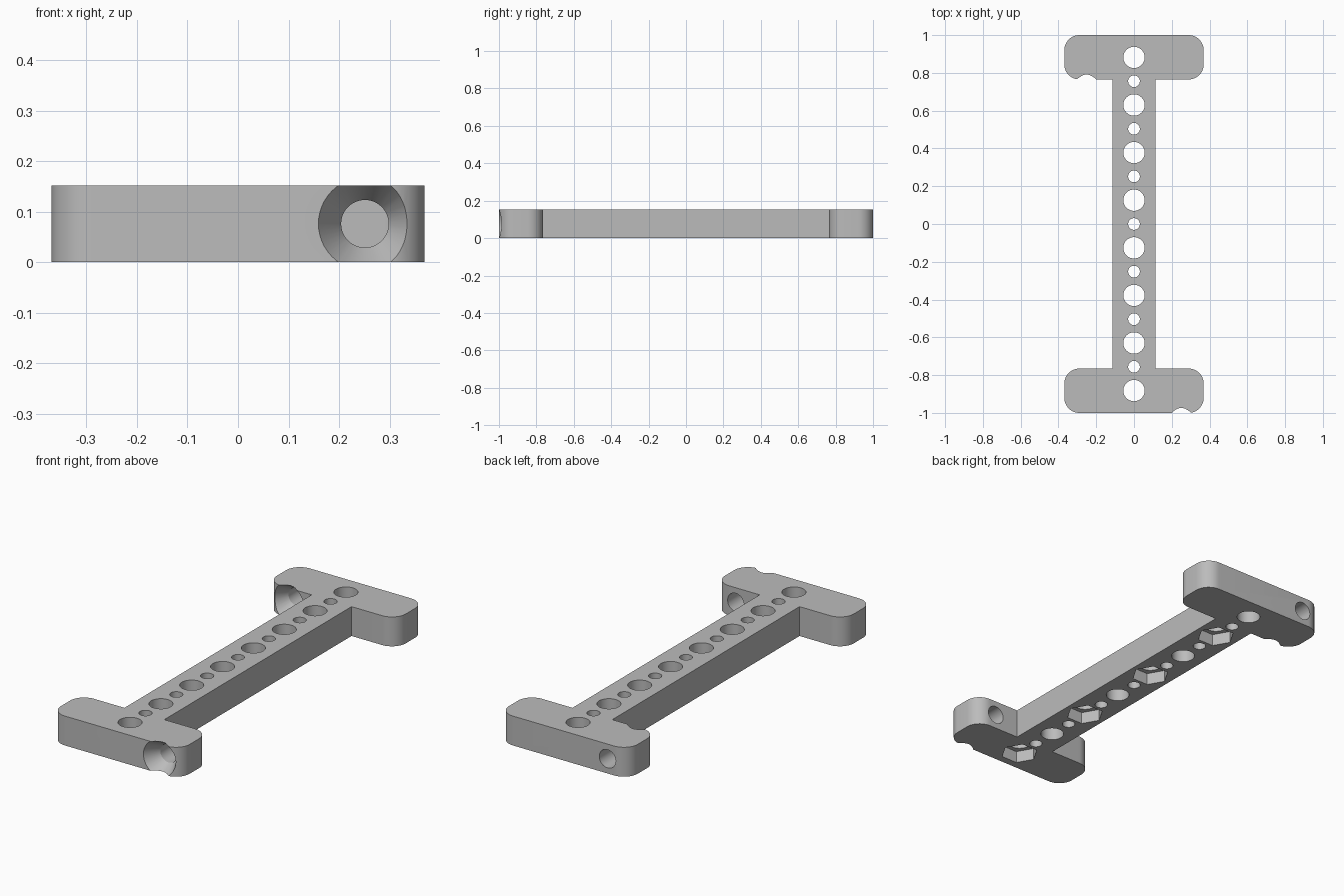
import bpy
import bmesh
from math import cos, sin, pi
from mathutils import Matrix

if "Cube" in bpy.data.objects:
    bpy.data.objects.remove(bpy.data.objects["Cube"])

HEIGHT = 0.152
HALF_X, HALF_Y = 0.369, 1.0
WEB_X, INNER_Y = 0.114, 0.765
CORNER = 0.08
PITCH = 0.252
LARGE_R, SMALL_R, NUT_R, NUT_DEPTH = 0.0565, 0.031, 0.091, 0.062
SCREW_X, SCREW_R, SINK_R, SINK_DEPTH = 0.251, 0.047, 0.092, 0.074
MARGIN = 0.02

grey = bpy.data.materials.new("plain_grey")
grey.use_nodes = True
grey.diffuse_color = (0.5, 0.5, 0.5, 1)
grey.node_tree.nodes["Principled BSDF"].inputs["Base Color"].default_value = (0.5, 0.5, 0.5, 1)


def make_object(name, bm):
    bmesh.ops.recalc_face_normals(bm, faces=bm.faces)
    mesh = bpy.data.meshes.new(name)
    bm.to_mesh(mesh)
    bm.free()
    mesh.materials.append(grey)
    obj = bpy.data.objects.new(name, mesh)
    bpy.context.collection.objects.link(obj)
    return obj


def add_turned(bm, stations, matrix, sides=48):
    """Closed turned solid from (radius, distance) stations along local z."""
    rings = []
    for radius, dist in stations:
        ring = []
        for i in range(sides):
            a = 2 * pi * i / sides
            ring.append(bm.verts.new(matrix @ Matrix.Translation((radius * cos(a), radius * sin(a), dist)).translation))
        rings.append(ring)
    for low, high in zip(rings, rings[1:]):
        for i in range(sides):
            j = (i + 1) % sides
            bm.faces.new((low[i], low[j], high[j], high[i]))
    bm.faces.new(rings[0][::-1])
    bm.faces.new(rings[-1])


def arc(cx, cy, start):
    steps = 12
    angles = [start + pi / 2 * i / steps for i in range(steps + 1)]
    return [(cx + CORNER * cos(a), cy + CORNER * sin(a)) for a in angles]


# Body: one quarter of the I-shaped outline, mirrored and extruded
quarter = [(WEB_X, INNER_Y)]
quarter += arc(HALF_X - CORNER, INNER_Y + CORNER, -pi / 2)
quarter += arc(HALF_X - CORNER, HALF_Y - CORNER, 0)
outline = []
for sx, sy in ((1, 1), (-1, 1), (-1, -1), (1, -1)):
    part = [(sx * x, sy * y) for x, y in quarter]
    outline += part if sx * sy > 0 else part[::-1]
bm = bmesh.new()
base = bm.faces.new([bm.verts.new((x, y, 0)) for x, y in outline])
top = bmesh.ops.extrude_face_region(bm, geom=[base])["geom"]
bmesh.ops.translate(bm, vec=(0, 0, HEIGHT), verts=[v for v in top if isinstance(v, bmesh.types.BMVert)])
body = make_object("connector_bar", bm)

# Row of alternating large and small vertical holes
holes = bmesh.new()
for k in range(15):
    radius = SMALL_R if k % 2 else LARGE_R
    add_turned(holes, [(radius, -MARGIN), (radius, HEIGHT + MARGIN)],
               Matrix.Translation((0, PITCH / 2 * (k - 7), 0)))

# Hexagonal nut pockets under every other large hole
pockets = bmesh.new()
for k in range(0, 8, 2):
    add_turned(pockets, [(NUT_R, -MARGIN), (NUT_R, NUT_DEPTH)],
               Matrix.Translation((0, PITCH * (k - 3.5), 0)), sides=6)

# Countersunk screw bores through the two end flanges
bores = bmesh.new()
slope = (SINK_R - SCREW_R) / SINK_DEPTH
profile = [(SINK_R + slope * MARGIN, -MARGIN), (SCREW_R, SINK_DEPTH),
           (SCREW_R, HALF_Y - INNER_Y + MARGIN)]
for x, y in ((SCREW_X, -HALF_Y), (-SCREW_X, INNER_Y)):
    add_turned(bores, profile, Matrix.Translation((x, y, HEIGHT / 2)) @ Matrix.Rotation(-pi / 2, 4, "X"))

cutters = [make_object(name, b) for name, b in
           (("hole_cutter", holes), ("nut_pocket_cutter", pockets), ("screw_bore_cutter", bores))]
for cutter in cutters:
    cutter.hide_render = True
    mod = body.modifiers.new(cutter.name, "BOOLEAN")
    mod.operation = "DIFFERENCE"
    mod.solver = "EXACT"
    mod.object = cutter

# Bake the cuts, drop the cutters and smooth the round walls
bpy.context.view_layer.update()
cut_mesh = bpy.data.meshes.new_from_object(body.evaluated_get(bpy.context.evaluated_depsgraph_get()))
body.modifiers.clear()
body.data = cut_mesh
for cutter in cutters:
    bpy.data.objects.remove(cutter)
bpy.ops.object.select_all(action="DESELECT")
body.select_set(True)
bpy.context.view_layer.objects.active = body
bpy.ops.object.shade_smooth_by_angle(angle=pi / 6)
